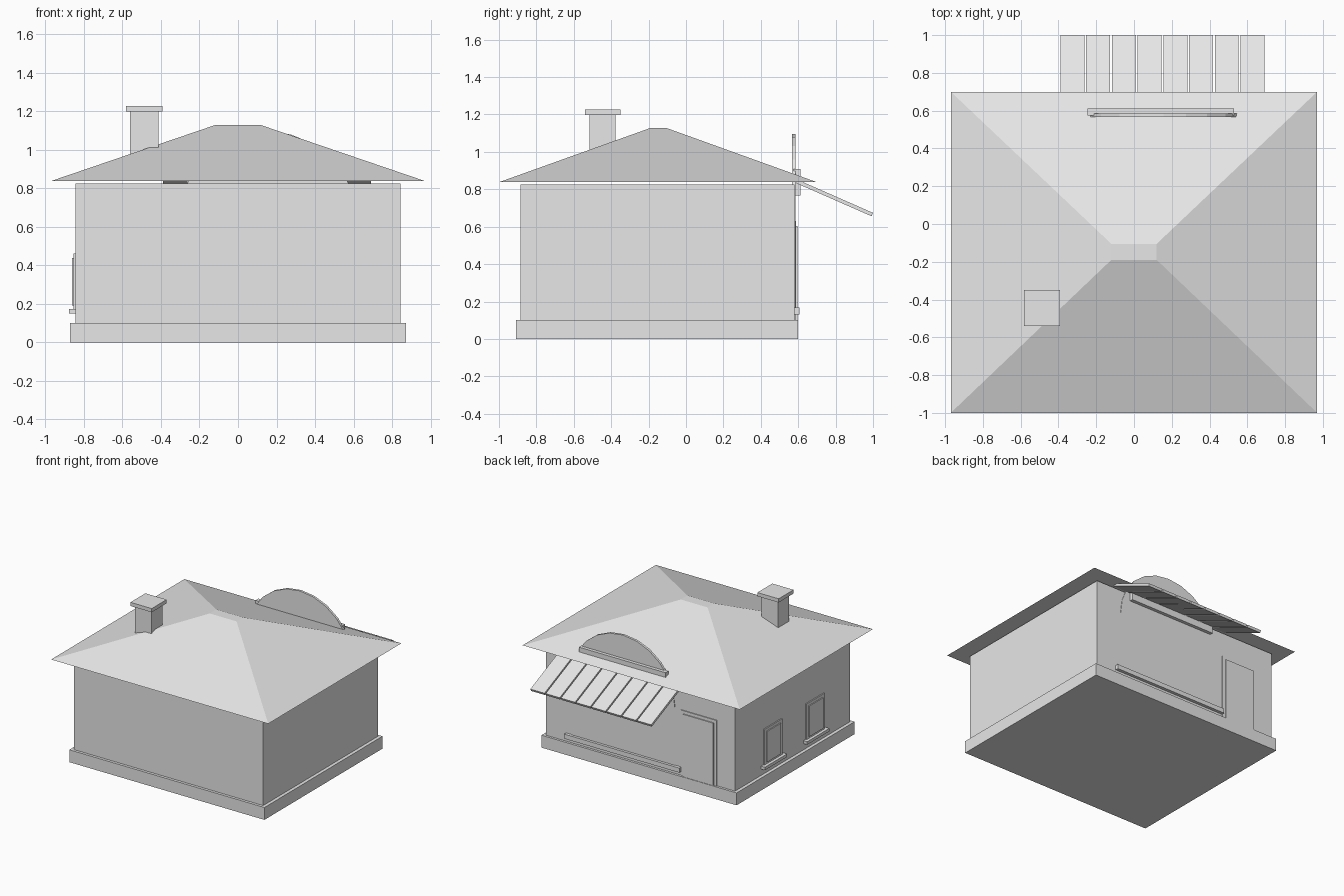
import bpy, bmesh, math

cube = bpy.data.objects.get("Cube")
if cube:
    bpy.data.objects.remove(cube, do_unlink=True)

grey = bpy.data.materials.new("light_grey")
grey.use_nodes = True
grey.diffuse_color = (0.8, 0.8, 0.8, 1)
grey.node_tree.nodes["Principled BSDF"].inputs["Base Color"].default_value = (0.8, 0.8, 0.8, 1)


def finish(name, bm):
    bmesh.ops.recalc_face_normals(bm, faces=bm.faces)
    mesh = bpy.data.meshes.new(name)
    bm.to_mesh(mesh)
    bm.free()
    mesh.materials.append(grey)
    obj = bpy.data.objects.new(name, mesh)
    bpy.context.collection.objects.link(obj)
    return obj


def loft(name, ring_a, ring_b):
    """Closed solid between two matching rings of points."""
    bm = bmesh.new()
    a = [bm.verts.new(p) for p in ring_a]
    b = [bm.verts.new(p) for p in ring_b]
    bm.faces.new(a)
    bm.faces.new(b)
    for i in range(len(a)):
        j = (i + 1) % len(a)
        bm.faces.new((a[i], a[j], b[j], b[i]))
    return finish(name, bm)


def rect(x, y, z):
    return [(x[0], y[0], z), (x[1], y[0], z), (x[1], y[1], z), (x[0], y[1], z)]


def box(name, x, y, z):
    return loft(name, rect(x, y, z[0]), rect(x, y, z[1]))


# Main body
box("base", (-0.872, 0.872), (-0.908, 0.6), (0, 0.1))
box("walls", (-0.845, 0.845), (-0.886, 0.581), (0.1, 0.826))

# Hipped roof with a small flat top, raised slightly off the walls
loft("roof", rect((-0.97, 0.97), (-1, 0.7), 0.838), rect((-0.12, 0.12), (-0.19, -0.105), 1.128))

# Chimney
box("chimney", (-0.56, -0.412), (-0.517, -0.377), (0.94, 1.2))
box("chimney_cap", (-0.583, -0.393), (-0.54, -0.35), (1.198, 1.228))

# Arched shop front rising through the roof
mid, radius, spring = 0.155, 0.465, 0.63
arch = [(mid + radius, 0.14), (mid - radius, 0.14)]
steps = 12
for i in range(steps + 1):
    a = math.pi * (1 - i / steps)
    arch.append((mid + radius * math.cos(a), spring + radius * math.sin(a)))
loft("shop_front", [(x, 0.566, z) for x, z in arch], [(x, 0.585, z) for x, z in arch])
box("shop_sill", (-0.365, 0.665), (0.575, 0.606), (0.13, 0.167))
box("sign_ledge", (-0.246, 0.53), (0.575, 0.612), (0.768, 0.908))

# Sloping awning of separate slats
left, pitch, gap = -0.389, 0.1362, 0.01
profile = [(0.59, 0.854), (1.0, 0.674), (0.992, 0.656), (0.582, 0.836)]
for i in range(8):
    x = left + i * pitch
    loft(f"awning_slat_{i + 1}", [(x, y, z) for y, z in profile],
         [(x + pitch - gap, y, z) for y, z in profile])

# Door with a raised panel
box("door_frame", (-0.685, -0.365), (0.57, 0.588), (0.1, 0.63))
box("door_panel", (-0.66, -0.39), (0.57, 0.596), (0.1, 0.605))

# Two side windows with sills
for i, y in enumerate((0.105, -0.435)):
    n = i + 1
    box(f"window_frame_{n}", (-0.854, -0.83), (y - 0.115, y + 0.115), (0.165, 0.462))
    box(f"window_pane_{n}", (-0.861, -0.83), (y - 0.09, y + 0.09), (0.19, 0.438))
    box(f"window_sill_{n}", (-0.878, -0.83), (y - 0.142, y + 0.142), (0.15, 0.174))
